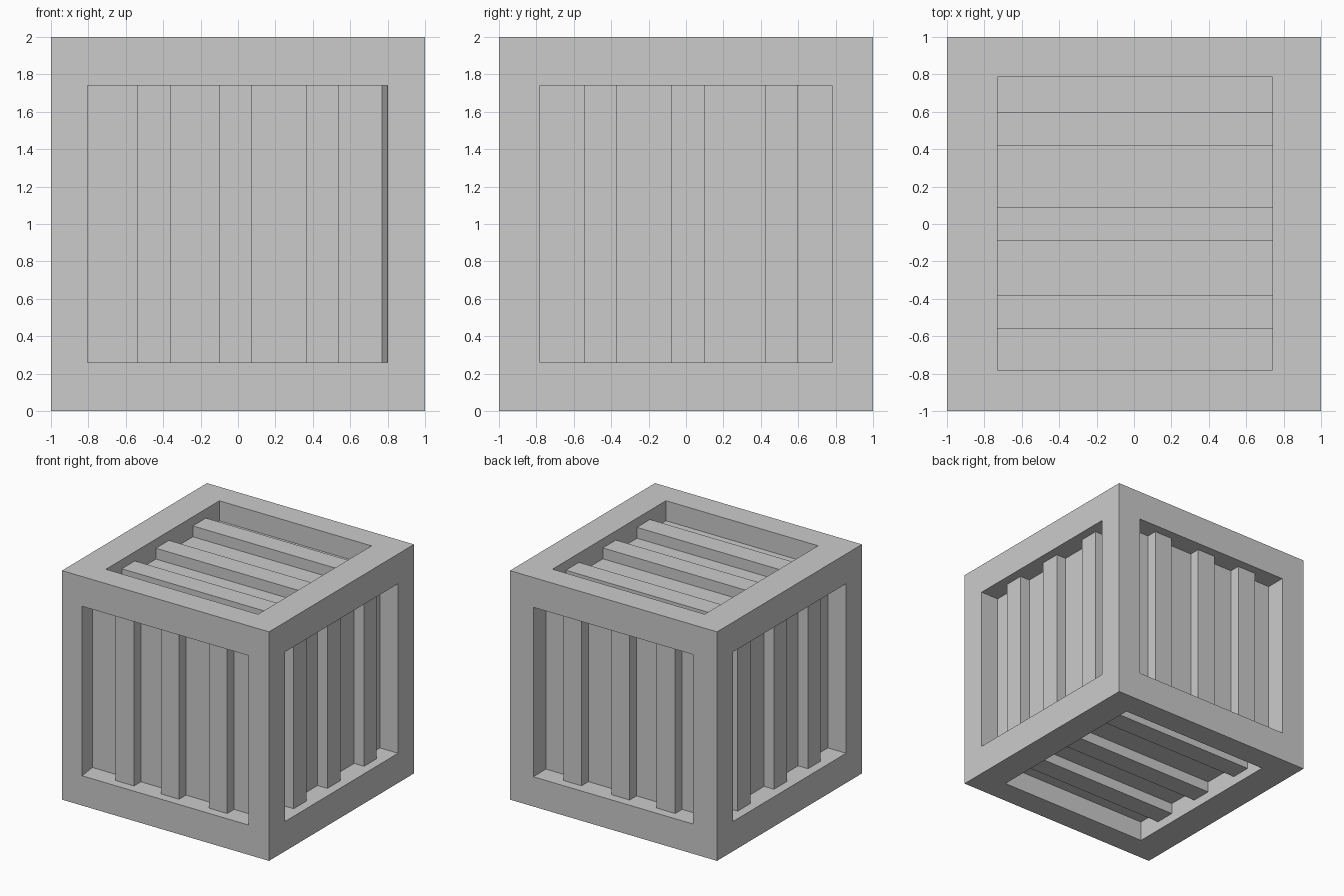
import bpy, bmesh
from mathutils import Vector

if "Cube" in bpy.data.objects:
    bpy.data.objects.remove(bpy.data.objects["Cube"])

BASE, SLAT = 0.175, 0.08      # depth of panel and of slat faces below the frame
C = Vector((0, 0, 1))
X, Y, Z = Vector((1, 0, 0)), Vector((0, 1, 0)), Vector((0, 0, 1))
FRONT = [(-0.54, -0.36), (-0.10, 0.075), (0.365, 0.54)]
SIDE = [(-0.545, -0.37), (-0.08, 0.10), (0.425, 0.60)]
TOP = [(-0.56, -0.38), (-0.09, 0.09), (0.42, 0.60)]

# name, outward normal, across axis, slat axis, opening across, panel across, slat range, slats
SIDES = [
    ("front", -Y, X, Z, (-0.805, 0.80), (-0.83, 0.77), (-0.74, 0.74), FRONT),
    ("back", Y, X, Z, (-0.77, 0.775), (-0.77, 0.775), (-0.74, 0.74), FRONT),
    ("right", X, Y, Z, (-0.78, 0.78), (-0.78, 0.78), (-0.74, 0.74), SIDE),
    ("left", -X, Y, Z, (-0.78, 0.78), (-0.78, 0.78), (-0.74, 0.74), SIDE),
    ("top", Z, Y, X, (-0.78, 0.785), (-0.78, 0.785), (-0.73, 0.74), TOP),
    ("bottom", -Z, Y, X, (-0.78, 0.785), (-0.78, 0.785), (-0.73, 0.74), TOP),
]


def make_object(name, bm):
    bmesh.ops.remove_doubles(bm, verts=bm.verts, dist=1e-5)
    bmesh.ops.recalc_face_normals(bm, faces=bm.faces)
    me = bpy.data.meshes.new(name)
    bm.to_mesh(me)
    bm.free()
    bpy.context.collection.objects.link(bpy.data.objects.new(name, me))


def rect(bm, n, u, v, ur, vr, depth):
    """Four corner vertices of a rectangle on one side of the crate."""
    return [bm.verts.new(C + n * (1 - depth) + u * a + v * b)
            for a, b in ((ur[0], vr[0]), (ur[1], vr[0]), (ur[1], vr[1]), (ur[0], vr[1]))]


def bridge(bm, a, b):
    for i in range(4):
        j = (i + 1) % 4
        bm.faces.new((a[i], a[j], b[j], b[i]))


# Crate frame: a cube with a recessed panel on every side
frame = bmesh.new()
for name, n, u, v, hole, panel, vr, slats in SIDES:
    outer = rect(frame, n, u, v, (-1, 1), (-1, 1), 0)
    rim = rect(frame, n, u, v, hole, vr, 0)
    floor = rect(frame, n, u, v, panel, vr, BASE)
    bridge(frame, outer, rim)
    bridge(frame, rim, floor)
    frame.faces.new(floor)

    # Three raised slats standing on the panel
    bm = bmesh.new()
    for s in slats:
        low = rect(bm, n, u, v, s, vr, BASE)
        high = rect(bm, n, u, v, s, vr, SLAT)
        bridge(bm, low, high)
        bm.faces.new(high)
        bm.faces.new(low)
    make_object(name + "_slats", bm)
make_object("crate_frame", frame)
